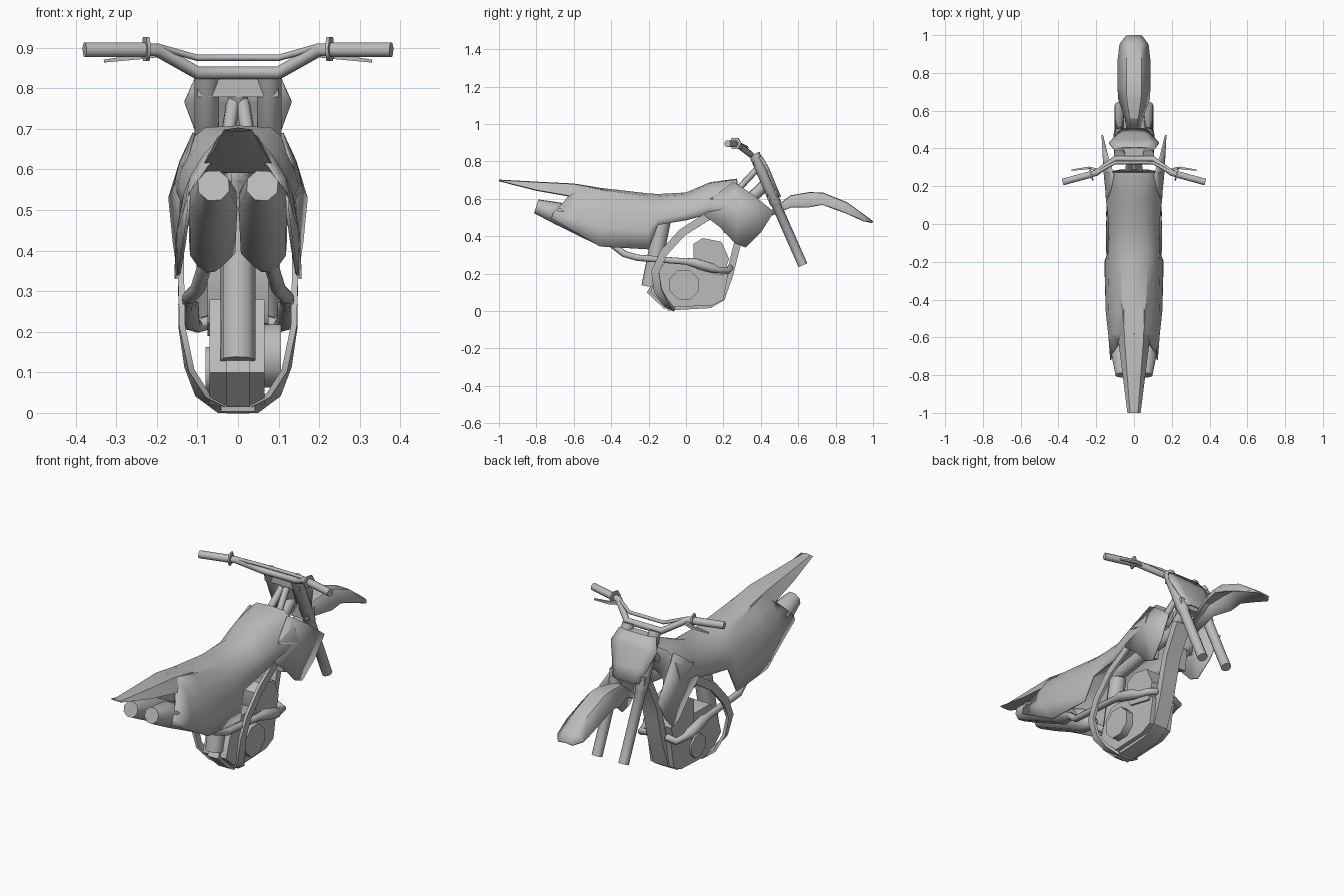
import bpy, bmesh, math
from mathutils import Vector

grey = bpy.data.materials.new("plain grey")
grey.diffuse_color = (0.5, 0.5, 0.5, 1)


def finish(name, verts, faces, mirror=False, thick=0, angle=35):
    me = bpy.data.meshes.new(name)
    me.from_pydata([tuple(v) for v in verts], [], faces)
    bm = bmesh.new()
    bm.from_mesh(me)
    bmesh.ops.recalc_face_normals(bm, faces=bm.faces[:])
    bm.to_mesh(me)
    bm.free()
    me.materials.append(grey)
    ob = bpy.data.objects.new(name, me)
    bpy.context.collection.objects.link(ob)
    if mirror:
        ob.modifiers.new("mirror", 'MIRROR')
    if thick:
        s = ob.modifiers.new("solid", 'SOLIDIFY')
        s.thickness, s.offset = thick, 0
    bpy.ops.object.select_all(action='DESELECT')
    ob.select_set(True)
    bpy.context.view_layer.objects.active = ob
    bpy.ops.object.shade_smooth_by_angle(angle=math.radians(angle))
    return ob


def sheet(name, rows, thick=0.01, angle=35):
    """Half sheet from rows of points, mirrored across x = 0."""
    n = len(rows[0])
    verts = [p for r in rows for p in r]
    faces = [(i * n + j, i * n + j + 1, (i + 1) * n + j + 1, (i + 1) * n + j)
             for i in range(len(rows) - 1) for j in range(n - 1)]
    return finish(name, verts, faces, True, thick, angle)


def sweep(name, path, radii, n=8, mirror=False, up=(0.05, 0, 1), flat=1.0):
    """Tube along a path; radii is a number or one number per point."""
    pts = [Vector(p) for p in path]
    if not isinstance(radii, (list, tuple)):
        radii = [radii] * len(pts)
    verts, m = [], len(pts)
    for i, p in enumerate(pts):
        a, b = pts[max(i - 1, 0)], pts[min(i + 1, m - 1)]
        t = (b - a).normalized()
        u = Vector(up)
        u = (u - t * u.dot(t)).normalized()
        v = t.cross(u)
        for k in range(n):
            w = 2 * math.pi * (k + 0.5) / n
            verts.append(p + u * math.cos(w) * radii[i] + v * math.sin(w) * radii[i] * flat)
    faces = [(i * n + k, i * n + (k + 1) % n, (i + 1) * n + (k + 1) % n, (i + 1) * n + k)
             for i in range(m - 1) for k in range(n)]
    faces += [tuple(range(n)), tuple(range((m - 1) * n, m * n))]
    return finish(name, verts, faces, mirror, 0, 35 if n < 6 else 62)


def slab(name, outline, x0, x1, mirror=False):
    """Side outline (y, z) extruded from x0 to x1."""
    n = len(outline)
    verts = [(x, y, z) for x in (x0, x1) for y, z in outline]
    faces = [tuple(range(n)), tuple(range(n, 2 * n))]
    faces += [(i, (i + 1) % n, n + (i + 1) % n, n + i) for i in range(n)]
    return finish(name, verts, faces, mirror)


# Seat, tank and side panels as one shell: y, then (x, z) from spine to lower edge
stations = [
    (-.58, [(0, .675), (.05, .67), (.085, .63), (.115, .58), (.133, .49), (.133, .415)]),
    (-.46, [(0, .655), (.06, .645), (.095, .6), (.13, .54), (.146, .45), (.145, .345)]),
    (-.20, [(0, .625), (.07, .61), (.11, .57), (.135, .52), (.15, .43), (.153, .33)]),
    (-.15, [(0, .622), (.07, .61), (.11, .57), (.13, .53), (.135, .49), (.135, .46)]),
    (.0, [(0, .63), (.06, .62), (.1, .59), (.125, .55), (.13, .52), (.13, .485)]),
    (.13, [(0, .685), (.05, .68), (.1, .65), (.135, .6), (.145, .56), (.14, .52)]),
    (.27, [(0, .705), (.08, .70), (.115, .67), (.14, .62), (.155, .56), (.15, .5)]),
    (.285, [(0, .6), (.03, .59), (.05, .58), (.06, .57), (.07, .55), (.07, .52)]),
]
rear_edge = [(0, -.62, .65), (.04, -.625, .64), (.075, -.63, .61), (.1, -.66, .575), (.122, -.71, .525),
             (.122, -.72, .495)]
sheet("seat_and_tank", [rear_edge] + [[(x, y, z) for x, z in row] for y, row in stations], .008)

# Rear fender
tail = [(-1, .703, .035, .005), (-.8, .692, .06, .045), (-.6, .682, .085, .07), (-.45, .655, .09, .06)]
sheet("rear_fender", [[(0, y, z), (w * .6, y, z - .003), (w, y, z - d), (w * .5, y, z - d - .004),
                       (0, y, z - d - .004)] for y, z, w, d in tail], 0, 25)

# Front fender
front = [(.45, .53, .035, .02), (.56, .615, .045, .06), (.66, .632, .08, .075), (.73, .63, .085, .06),
         (.86, .578, .085, .055), (.95, .513, .075, .03), (.997, .478, .04, .005)]
sheet("front_fender", [[(0, y, z), (w * .45, y, z - .002), (w, y, z - d)] for y, z, w, d in front], .008, 25)

# Radiator shrouds continuing the tank sides
rim = [(.108, .255, .69), (.14, .36, .62), (.168, .47, .53), (.157, .4, .42), (.145, .32, .34),
       (.142, .265, .36), (.142, .18, .45), (.14, .1, .51), (.135, .13, .6)]
n = len(rim)
finish("radiator_shroud", rim + [(.158, .28, .55)],
       [(i, (i + 1) % n, n) for i in range(n)], True, .008)
slab("radiator", [(.2, .6), (.27, .6), (.26, .4), (.2, .42)], .06, .12, True)

# Number plate
plate = [(.85, .385, .08), (.825, .405, .105), (.765, .44, .132), (.68, .475, .1), (.61, .505, .075)]
sheet("number_plate", [[(0, y, z), (w * .6, y, z), (w, y - .012, z)] for z, y, w in plate[1:]], .008)

# Fork, clamps and steering head
sweep("fork_leg", [(.077, .365, .84), (.077, .48, .575), (.077, .482, .57), (.077, .625, .245)],
      [.03, .031, .026, .026], 10, True)
sweep("upper_clamp", [(-.1, .382, .8), (.1, .382, .8)], .03, 4)
sweep("lower_clamp", [(-.1, .462, .62), (.1, .462, .62)], .036, 4)
sweep("steering_stem", [(0, .385, .79), (0, .465, .6)], .026)
sweep("head_tube", [(.035, .25, .62), (.012, .385, .765)], .018, 6, True)
sweep("down_frame", [(0, .43, .68), (0, .3, .56), (0, .1, .54), (0, -.15, .5)], .035, 6)

# Handlebar, crossbar, grips and levers
bar = [(.2, .27, .895), (.1, .345, .838)]
sweep("handlebar", [(.3, .245, .895)] + bar + [(-x, y, z) for x, y, z in bar[::-1]] + [(-.3, .245, .895)], .017)
cross = [(.19, .275, .9), (.1, .325, .875)]
sweep("crossbar", cross + [(-x, y, z) for x, y, z in cross[::-1]], .009, 6)
sweep("grip", [(.22, .265, .895), (.378, .222, .895)], .019, 8, True)
sweep("grip_flange", [(.222, .264, .897), (.23, .262, .897)], .034, 6, True)
sweep("lever", [(.19, .285, .885), (.24, .297, .878), (.33, .285, .867)], [.011, .009, .005], 4, True)

# Engine
slab("crankcase", [(-.19, .1), (-.1, .02), (.14, .03), (.2, .06), (.225, .2), (.06, .28), (-.1, .28),
                   (-.16, .2)], -.07, .065)
sweep("clutch_cover", [(.03, -.01, .14), (.106, -.01, .14)], .084, 8)
sweep("ignition_cover", [(-.04, .01, .105), (-.08, .01, .105)], .062, 8)
slab("cylinder_head", [(.04, .25), (.04, .36), (.09, .39), (.19, .37), (.23, .28), (.2, .19), (.06, .22)],
     -.075, .075)

# Engine cradle with skid plate
cradle = [(.37, .58), (.29, .42), (.27, .34), (.235, .2), (.19, .07), (.13, .035), (-.1, .022)]
sweep("skid_cradle", [(0, y, z) for y, z in cradle], .06, 4, up=(1, 0, 0), flat=.45)
slab("linkage", [(-.21, .1), (-.12, .015), (-.05, .015), (-.1, .13), (-.19, .13)], -.03, .03)

# Flat side frame loops joined under the engine
sweep("side_frame", [(.12, .27, .55), (.135, .13, .515), (.14, -.02, .42), (.14, -.12, .31),
                     (.138, -.165, .21), (.12, -.15, .11), (.088, -.11, .045), (.04, -.08, .014),
                     (0, -.08, .014)], .03, 4, True, up=(0, 1, -.5), flat=.35)

# Rear shock
sweep("rear_shock", [(0, -.195, .13), (0, -.125, .48)], .044, 8)

# Exhausts
sweep("muffler", [(.06, -.8, .56), (.062, -.68, .522), (.064, -.46, .41), (.072, -.4, .37)],
      [.041, .064, .06, .03], 8, True)
sweep("exhaust_pipe", [(.078, -.42, .375), (.1, -.33, .305), (.12, -.26, .285), (.122, .0, .265),
                       (.122, .04, .26), (.12, .14, .23), (.112, .17, .22), (.1, .225, .215), (.05, .235, .23)],
      [.018, .018, .018, .018, .027, .027, .018, .018, .018], 8, True)
